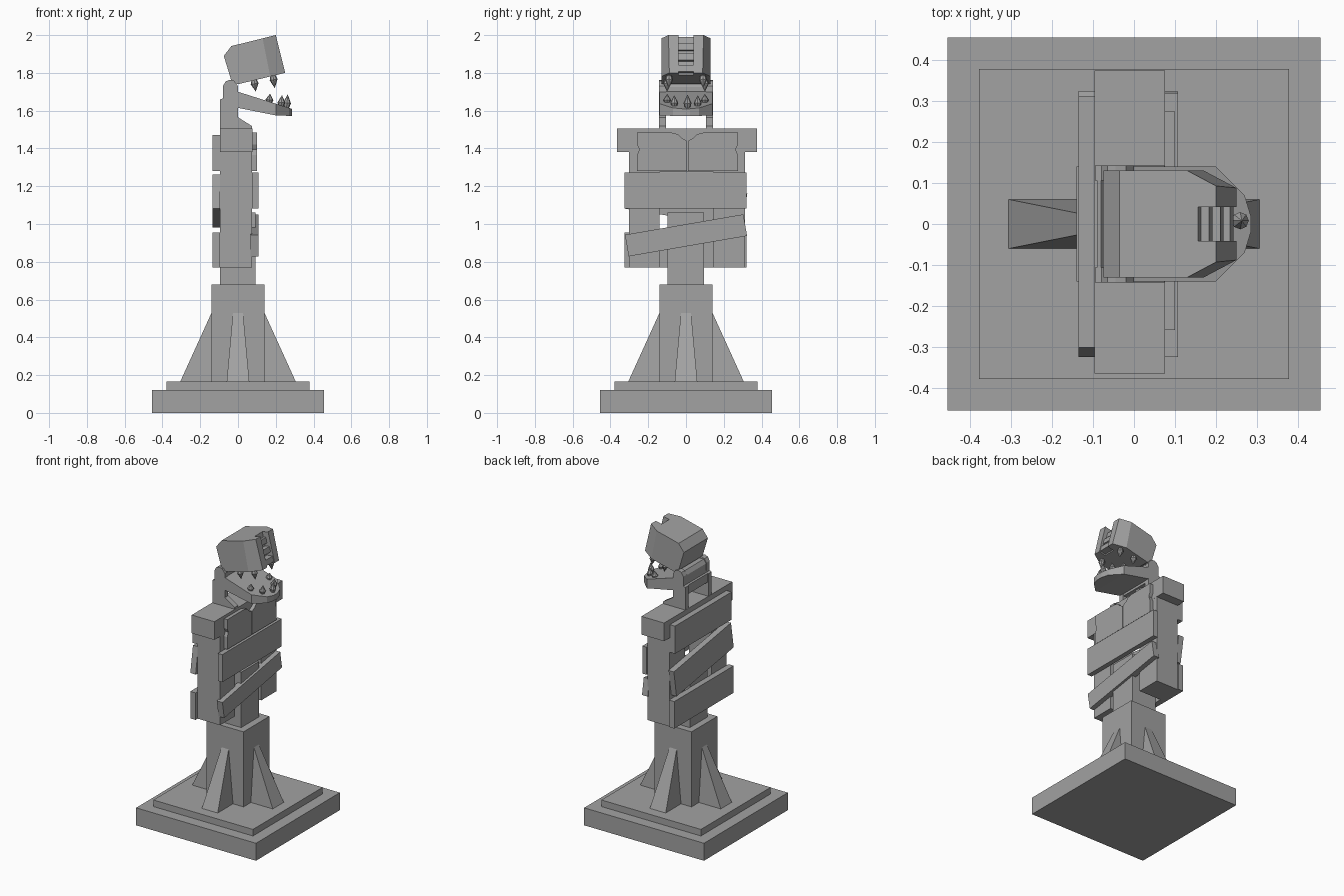
import bpy, bmesh, math
from mathutils import Vector, Matrix

cube = bpy.data.objects.get("Cube")
if cube:
    bpy.data.objects.remove(cube)

GREY = (0.36, 0.36, 0.36, 1)
grey = bpy.data.materials.new("grey")
grey.use_nodes = True
grey.diffuse_color = GREY
grey.node_tree.nodes["Principled BSDF"].inputs["Base Color"].default_value = GREY


def finish(name, bm):
    bmesh.ops.recalc_face_normals(bm, faces=bm.faces)
    mesh = bpy.data.meshes.new(name)
    bm.to_mesh(mesh)
    bm.free()
    mesh.materials.append(grey)
    obj = bpy.data.objects.new(name, mesh)
    bpy.context.collection.objects.link(obj)
    return obj


def box(name, x, y, z, tilt=0):
    """Box from (min, max) ranges, tilted about the x axis in degrees."""
    bm = bmesh.new()
    bmesh.ops.create_cube(bm, size=1)
    size = [r[1] - r[0] for r in (x, y, z)]
    mid = Vector([(r[0] + r[1]) / 2 for r in (x, y, z)])
    bm.transform(Matrix.Translation(mid) @ Matrix.Rotation(math.radians(tilt), 4, "X")
                 @ Matrix.Diagonal((*size, 1)))
    return finish(name, bm)


def prism(points, axis, lo, hi):
    """Extrude a profile along y (points are x, z) or along x (points are y, z)."""
    bm = bmesh.new()
    if axis == "y":
        verts = [bm.verts.new((a, lo, b)) for a, b in points]
        move = Vector((0, hi - lo, 0))
    else:
        verts = [bm.verts.new((lo, a, b)) for a, b in points]
        move = Vector((hi - lo, 0, 0))
    face = bm.faces.new(verts)
    out = bmesh.ops.extrude_face_region(bm, geom=[face])["geom"]
    bmesh.ops.translate(bm, vec=move, verts=[v for v in out if isinstance(v, bmesh.types.BMVert)])
    return bm


def slice_off(bm, point, normal):
    """Remove everything beyond a plane and close the cut."""
    cut = bmesh.ops.bisect_plane(bm, geom=bm.verts[:] + bm.edges[:] + bm.faces[:],
                                 plane_co=point, plane_no=normal, clear_outer=True)
    edges = [e for e in cut["geom_cut"] if isinstance(e, bmesh.types.BMEdge)]
    if edges:
        bmesh.ops.edgeloop_fill(bm, edges=edges)


# Stepped base and pedestal
box("base_slab", (-.455, .455), (-.455, .455), (0, .12))
box("base_step", (-.378, .378), (-.378, .378), (.12, .165))
box("pedestal", (-.14, .14), (-.14, .14), (.165, .68))
box("spine_column", (-.095, .092), (-.097, .095), (.68, 1.06))

# Four buttresses, narrowing towards the top
for i in range(4):
    bm = prism([(.13, .165), (.306, .165), (.14, .53), (.13, .53)], "y", -.06, .06)
    for v in bm.verts:
        if v.co.z > .5:
            v.co.y *= .45
    bm.transform(Matrix.Rotation(i * math.pi / 2, 4, "Z"))
    finish("buttress", bm)

# Torso: two side panels, joined at the top, with shoulders
box("right_panel", (-.095, .075), (-.302, -.14), (.77, 1.4))
box("left_panel", (-.095, .075), (.145, .312), (.77, 1.4))
box("upper_torso", (-.094, .074), (-.302, .312), (1.275, 1.45))
box("shoulders", (-.096, .076), (-.365, .375), (1.38, 1.505))

# Notched chest plates
plate = [(.003, 1.44), (.03, 1.455), (.05, 1.475), (.09, 1.485), (.267, 1.485), (.267, 1.42),
         (.255, 1.395), (.267, 1.365), (.267, 1.28), (.003, 1.28)]
for name, side in (("left_chest_plate", 1), ("right_chest_plate", -1)):
    finish(name, prism([(.008 + side * y, z) for y, z in plate], "x", .07, .1))

# Boards strapped across the front and back
box("front_board_upper", (.075, .108), (-.325, .32), (1.083, 1.272))
box("front_board_lower", (.065, .108), (-.318, .318), (.882, .998), 9.8)
box("back_board_upper", (-.135, -.095), (-.302, .312), (1.28, 1.47))
box("back_board_middle", (-.135, -.095), (-.314, .314), (1.03, 1.212), -9.2)
box("back_board_lower", (-.135, -.095), (-.325, .32), (.77, .955))

# Neck brackets and the hinge block between them
bracket = [(-.095, 1.5), (-.095, 1.66), (-.08, 1.665), (-.08, 1.73), (-.065, 1.755), (-.045, 1.763),
           (-.02, 1.758), (0, 1.73), (0, 1.565), (.075, 1.518), (.075, 1.5)]
for name, lo in (("left_neck_bracket", .106), ("right_neck_bracket", -.143)):
    finish(name, prism(bracket, "y", lo, lo + .037))
finish("jaw_hinge", prism([(-.09, 1.6), (-.09, 1.66), (-.08, 1.665), (-.078, 1.725), (-.06, 1.75),
                           (-.02, 1.75), (-.003, 1.725), (-.003, 1.6)], "y", -.12, .12))

# Lower jaw with a tapered chin
bm = prism([(-.02, 1.705), (0, 1.7), (.285, 1.61), (.285, 1.572), (.2, 1.575), (0, 1.615), (-.02, 1.62)],
           "y", -.14, .14)
for s in (1, -1):
    slice_off(bm, (.2, s * .14, 1.6), Vector((1, s, 0)).normalized())
    slice_off(bm, (.27, s * .07, 1.6), Vector((1, s * .3, 0)).normalized())
finish("lower_jaw", bm)

# Upper head, tipped back, with cut snout corners
bm = prism([(-.075, 1.89), (-.035, 1.942), (.2, 2), (.25, 1.8), (0, 1.74), (-.035, 1.757)],
           "y", -.13, .13)
for s in (1, -1):
    slice_off(bm, (.21, s * .088, 2), Vector((.008, s * .0158, .0016)).normalized())
head = finish("upper_head", bm)

# Nose channel cut through the snout
cutter = finish("nose_cutter", prism([(.142, 2.05), (.4, 2.05), (.4, 1.7), (.223, 1.7)], "y", -.041, .041))
mod = head.modifiers.new("nose_channel", "BOOLEAN")
mod.operation = "DIFFERENCE"
mod.solver = "EXACT"
mod.object = cutter
bpy.context.view_layer.objects.active = head
bpy.ops.object.modifier_apply(modifier=mod.name)
bpy.data.objects.remove(cutter)

# Stepped rungs inside the nose channel
for z, depth in ((1.93, .02), (1.875, .035), (1.815, .045)):
    x = .155 + (2 - z) * .23
    finish("nose_rung", prism([(x - .02, z - .02), (x + depth, z - .008), (x + depth - .008, z + .028),
                               (x - .03, z + .02)], "y", -.041, .041))


# Teeth: faceted, swollen in the middle and pointed
def tooth(name, place, height, flip, lean):
    bm = bmesh.new()
    for r1, r2, lo, hi in ((.011, .021, -.1, .35), (.021, 0, .35, 1)):
        bmesh.ops.create_cone(bm, segments=8, radius1=r1, radius2=r2, depth=(hi - lo) * height, cap_ends=False,
                              matrix=Matrix.Translation((0, 0, (lo + hi) / 2 * height)))
    bmesh.ops.remove_doubles(bm, verts=bm.verts, dist=.0005)
    turn = Matrix.Rotation(math.radians(lean + (180 if flip else 0)), 4, "Y")
    bm.transform(Matrix.Translation(place) @ turn)
    finish(name, bm)


for s in (1, -1):
    tooth("upper_tooth", (.085, s * .1, 1.765), .065, True, -8)
    tooth("upper_tooth", (.185, s * .09, 1.788), .07, True, -8)
    tooth("lower_tooth", (.165, s * .1, 1.64), .05, False, 5)
    tooth("lower_tooth", (.228, s * .062, 1.622), .06, False, 5)
tooth("lower_tooth", (.257, .008, 1.615), .072, False, 5)
